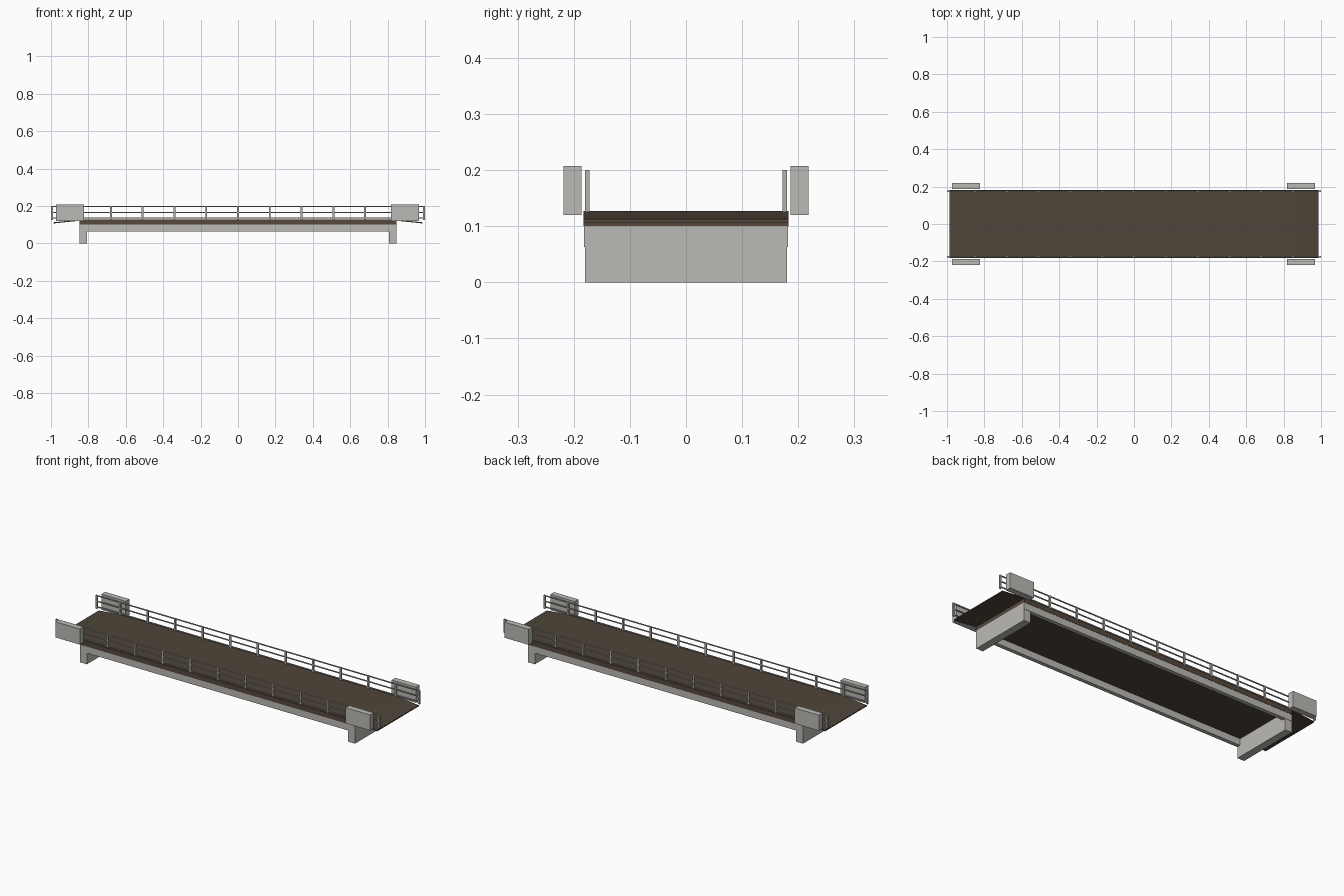
import bpy
import bmesh

cube = bpy.data.objects.get("Cube")
if cube:
    bpy.data.objects.remove(cube, do_unlink=True)


def material(name, rgb):
    mat = bpy.data.materials.new(name)
    mat.use_nodes = True
    mat.diffuse_color = (*rgb, 1)
    mat.node_tree.nodes["Principled BSDF"].inputs["Base Color"].default_value = (*rgb, 1)
    return mat


concrete = material("pale concrete", (0.5, 0.49, 0.46))
metal = material("grey railing metal", (0.46, 0.45, 0.43))
surface = material("brown road surface", (0.078, 0.06, 0.041))
edge = material("reddish brown deck edge", (0.095, 0.064, 0.046))


def finish(name, bm, mats):
    bmesh.ops.recalc_face_normals(bm, faces=bm.faces)
    mesh = bpy.data.meshes.new(name)
    bm.to_mesh(mesh)
    bm.free()
    obj = bpy.data.objects.new(name, mesh)
    for mat in mats:
        mesh.materials.append(mat)
    bpy.context.collection.objects.link(obj)
    return obj


def add_box(bm, x, y, z):
    """Add a box spanning the given (low, high) ranges."""
    verts = bmesh.ops.create_cube(bm, size=1)["verts"]
    for v in verts:
        v.co = [r[0] if c < 0 else r[1] for c, r in zip(v.co, (x, y, z))]


def box(name, x, y, z, *mats):
    bm = bmesh.new()
    add_box(bm, x, y, z)
    return finish(name, bm, mats)


# Road deck: surface on top and bottom, edge colour around the sides
deck = box("deck", (-0.848, 0.848), (-0.183, 0.183), (0.1, 0.127), surface, edge)
for face in deck.data.polygons:
    face.material_index = int(abs(face.normal.z) < 0.5)

for sx, end in ((-1, "right"), (1, "left")):
    # Sloping approach slab
    bm = bmesh.new()
    profile = [(0.848, 0.127), (0.987, 0.113), (0.987, 0.107), (0.848, 0.121)]
    face = bm.faces.new([bm.verts.new((sx * x, -0.183, z)) for x, z in profile])
    new = bmesh.ops.extrude_face_region(bm, geom=[face])["geom"]
    bmesh.ops.translate(bm, vec=(0, 0.366, 0),
                        verts=[g for g in new if isinstance(g, bmesh.types.BMVert)])
    ramp = finish(end + "_approach_slab", bm, [surface, edge])
    for face in ramp.data.polygons:
        face.material_index = int(abs(face.normal.z) < 0.5)

    # Abutment wall
    box(end + "_abutment", sorted((sx * 0.806, sx * 0.848)), (-0.18, 0.18), (0, 0.1), concrete)

for sy, side in ((-1, "front"), (1, "back")):
    # Edge girder
    box(side + "_girder", (-0.848, 0.848), sorted((sy * 0.16, sy * 0.1815)),
        (0.063, 0.1), concrete)

    # Parapet blocks beside the approaches
    for cx, end in ((-0.898, "right"), (0.892, "left")):
        box(f"{side}_{end}_parapet", (cx - 0.075, cx + 0.075),
            sorted((sy * 0.186, sy * 0.2185)), (0.12, 0.207), concrete)

    # Railing posts
    bm = bmesh.new()
    ys = sorted((sy * 0.172, sy * 0.18))
    for x in [-0.995] + [0.17 * k for k in range(-5, 6)] + [0.995]:
        foot = 0.127 if abs(x) < 0.9 else 0.125
        add_box(bm, (x - 0.005, x + 0.005), ys, (foot, 0.2))
    finish(side + "_railing_posts", bm, [metal])

    # Railing bars
    bm = bmesh.new()
    for z in (0.135, 0.166, 0.197):
        add_box(bm, (-0.995, 0.995), sorted((sy * 0.1735, sy * 0.1785)),
                (z - 0.0027, z + 0.0027))
    finish(side + "_railing_bars", bm, [metal])
